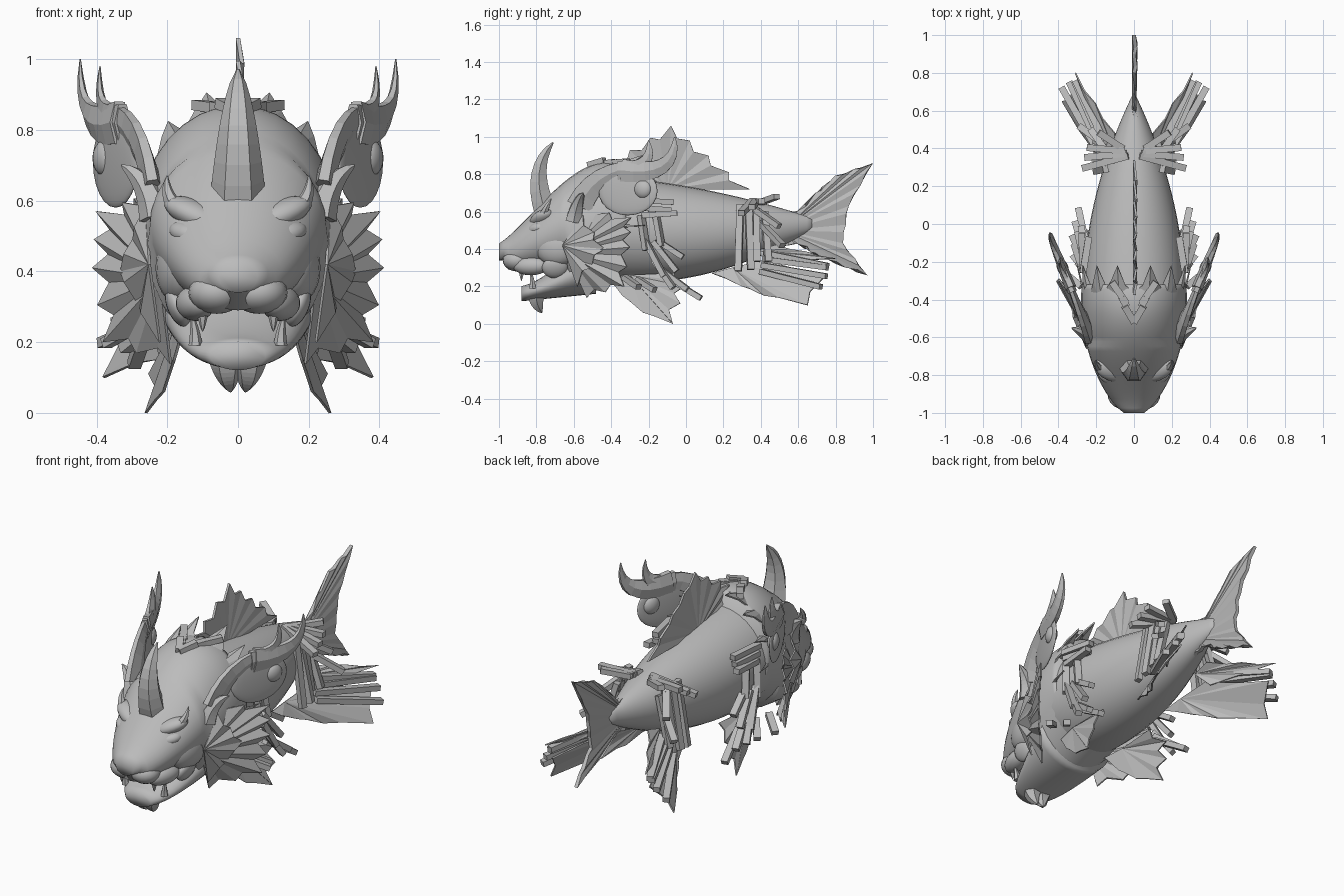
import bpy, bmesh, math, random
from mathutils import Vector, Matrix, Euler

if "Cube" in bpy.data.objects:
    bpy.data.objects.remove(bpy.data.objects["Cube"])
random.seed(4)

grey = bpy.data.materials.new("plain grey")
grey.use_nodes = True
grey.diffuse_color = (0.5, 0.5, 0.5, 1)
grey.node_tree.nodes["Principled BSDF"].inputs["Base Color"].default_value = grey.diffuse_color


def finish(name, bm, mirror=True, smooth=False, thickness=0):
    bmesh.ops.recalc_face_normals(bm, faces=bm.faces)
    mesh = bpy.data.meshes.new(name)
    bm.to_mesh(mesh)
    bm.free()
    mesh.materials.append(grey)
    part = bpy.data.objects.new(name, mesh)
    bpy.context.collection.objects.link(part)
    for polygon in mesh.polygons:
        polygon.use_smooth = smooth
    if thickness:
        solid = part.modifiers.new("thickness", "SOLIDIFY")
        solid.thickness, solid.offset = thickness, 0
    if mirror:
        part.modifiers.new("mirror", "MIRROR").use_mirror_merge = False


def skin(bm, rings):
    loops = [[bm.verts.new(point) for point in ring] for ring in rings]
    count = len(loops[0])
    for near, far in zip(loops, loops[1:]):
        for i in range(count):
            j = (i + 1) % count
            bm.faces.new((near[i], near[j], far[j], far[i]))
    bm.faces.new(loops[0])
    bm.faces.new(loops[-1])


def circle(sides):
    return [(math.cos(math.tau * i / sides), math.sin(math.tau * i / sides)) for i in range(sides)]


def loft(name, start, end, width, top, bottom, stations=28):
    """Oval cross-sections along y, shaped by three functions of y."""
    rings = []
    for i in range(stations):
        y = start + (end - start) * i / (stations - 1)
        middle, half = (top(y) + bottom(y)) / 2, (top(y) - bottom(y)) / 2
        rings.append([(width(y) * c, y, middle + half * s) for c, s in circle(32)])
    bm = bmesh.new()
    skin(bm, rings)
    finish(name, bm, mirror=False, smooth=True)


def horn(name, base, bend, tip, across, deep, mirror=True, sides=6):
    """Tapered spike along a bent path; across is its half width in x."""
    base, bend, tip = Vector(base), Vector(bend), Vector(tip)
    rings = []
    for i in range(9):
        t = i / 8
        centre = base.lerp(bend, t).lerp(bend.lerp(tip, t), t)
        along = (bend - base).lerp(tip - bend, t).normalized()
        side = Vector((1, 0, 0))
        side = (side - along * side.dot(along)).normalized()
        other = along.cross(side)
        taper = max(1 - t, 0.01) ** 0.6
        rings.append([centre + (side * across * c + other * deep * s) * taper for c, s in circle(sides)])
    bm = bmesh.new()
    skin(bm, rings)
    finish(name, bm, mirror)


def fin(name, root, corners, tips, depth, pleat, mirror=True, thickness=0.008):
    """Pleated fan with evenly spaced tips along the corners and valleys between."""
    root, corners = Vector(root), [Vector(c) for c in corners]
    points = [a.lerp(b, i / tips) for a, b in zip(corners, corners[1:]) for i in range(tips)]
    points.append(corners[-1])
    edge = [points[0]]
    for a, b in zip(points, points[1:]):
        valley = a.lerp(b, 0.4).lerp(root, depth) + Vector((pleat, 0, 0))
        edge += [valley, b]
    bm = bmesh.new()
    hub = bm.verts.new(root)
    rim = [bm.verts.new(point) for point in edge]
    for a, b in zip(rim, rim[1:]):
        bm.faces.new((hub, a, b))
    finish(name, bm, mirror, thickness=thickness)


def strips(name, count, first, last, first_end, last_end, size=0.036):
    """Loose row of square strips, from one line of starts to one line of ends."""
    bm = bmesh.new()
    for i in range(count):
        t = i / (count - 1)
        p = Vector(first).lerp(Vector(last), t)
        q = Vector(first_end).lerp(Vector(last_end), t)
        q += Vector([random.uniform(-0.02, 0.02) for axis in range(3)])
        turn = (q - p).to_track_quat("Z", "Y").to_matrix().to_4x4()
        scale = Matrix.Diagonal((size, size * 0.8, (q - p).length, 1))
        bmesh.ops.create_cube(bm, size=1, matrix=Matrix.Translation((p + q) / 2) @ turn @ scale)
    finish(name, bm)


def blob(name, place, size, mirror=True, turn=(0, 0, 0)):
    matrix = Matrix.LocRotScale(Vector(place), Euler(turn), Vector(size))
    bm = bmesh.new()
    bmesh.ops.create_uvsphere(bm, u_segments=20, v_segments=12, radius=1, matrix=matrix)
    finish(name, bm, mirror, smooth=True)


# Body: a spindle narrowing towards the tail
def fullness(y):
    return 1 - ((y + 0.4) / 1.1) ** 2


def spine(y):
    return 0.49 + 0.1 * y * y


def girth(y):
    return 0.02 + 0.26 * fullness(y)


loft("body", -0.5, 0.69, lambda y: 0.27 * fullness(y),
     lambda y: spine(y) + girth(y), lambda y: spine(y) - girth(y))


# Head: rises from the snout to the crown, with the throat behind the mouth
def rise(y):
    return math.sin(math.pi / 2 * (y + 1.02) / 0.62)


loft("head", -1, -0.32, lambda y: 0.28 * rise(y) ** 0.55,
     lambda y: 0.42 + 0.45 * rise(y) ** 1.3,
     lambda y: 0.17 + 0.4 * max(0, y + 0.5) if y > -0.64 else 0.29 + 0.05 * (y < -0.96))


# Lower jaw
def back(y):
    return (y + 0.89) / 0.4


loft("lower_jaw", -0.88, -0.48, lambda y: 0.05 + 0.18 * back(y) ** 0.5,
     lambda y: 0.2 + 0.3 * back(y) ** 1.5, lambda y: 0.12 + 0.04 * back(y), stations=12)

# Face
blob("nose", (0, -0.93, 0.42), (0.07, 0.06, 0.04), mirror=False)
blob("muzzle_puff", (0.06, -0.9, 0.34), (0.08, 0.08, 0.06))
blob("upper_lip", (0.12, -0.83, 0.31), (0.05, 0.1, 0.05), turn=(0, 0.4, -0.3))
blob("brow", (0.12, -0.77, 0.56), (0.1, 0.06, 0.04), turn=(0, -0.4, 0.4))
blob("eyelid", (0.12, -0.79, 0.5), (0.08, 0.06, 0.04), turn=(0, -0.3, 0.4))
blob("cheek", (0.17, -0.69, 0.41), (0.06, 0.12, 0.1), turn=(0, 0, -0.2))
blob("lip_corner", (0.17, -0.7, 0.3), (0.03, 0.07, 0.06), turn=(0, 0.4, 0))
horn("upper_fang", (0.1, -0.88, 0.3), (0.1, -0.88, 0.27), (0.1, -0.88, 0.23), 0.02, 0.02)
horn("lower_fang", (0.12, -0.82, 0.19), (0.12, -0.82, 0.23), (0.13, -0.83, 0.28), 0.02, 0.02)
horn("chin_tuft", (0.03, -0.8, 0.14), (0.03, -0.8, 0.1), (0.02, -0.77, 0.06), 0.05, 0.05)
horn("brow_horn", (0.15, -0.77, 0.56), (0.21, -0.76, 0.6), (0.2, -0.72, 0.67), 0.03, 0.03)
horn("ear", (0.23, -0.6, 0.55), (0.25, -0.58, 0.66), (0.33, -0.55, 0.7), 0.05, 0.05)
horn("centre_horn", (0, -0.75, 0.6), (0, -0.84, 0.83), (0, -0.71, 0.97), 0.08, 0.07, mirror=False)


# Swept antlers with two prongs and a round lobe, all in one leaning plane
def leaning(y, z):
    return (0.47 + 0.4 * y, y, z)


horn("antler_stem", leaning(-0.57, 0.63), leaning(-0.46, 0.88), leaning(-0.1, 0.84), 0.03, 0.08)
horn("antler_front_prong", leaning(-0.36, 0.82), leaning(-0.17, 0.82), leaning(-0.2, 0.98), 0.025, 0.06)
horn("antler_rear_prong", leaning(-0.34, 0.82), leaning(-0.05, 0.78), leaning(-0.06, 1), 0.03, 0.07)
blob("antler_lobe", leaning(-0.31, 0.71), (0.015, 0.17, 0.13), turn=(0, 0, -0.38))
blob("antler_curl", leaning(-0.23, 0.72), (0.03, 0.05, 0.05), turn=(0, 0, -0.38))

# Spiked ruff behind the cheeks
fin("outer_ruff", (0.22, -0.64, 0.38),
    [(0.25, -0.53, 0.62), (0.4, -0.29, 0.57), (0.41, -0.3, 0.41), (0.38, -0.33, 0.2), (0.19, -0.53, 0.14)],
    tips=2, depth=0.12, pleat=-0.02)
fin("inner_ruff", (0.25, -0.66, 0.42),
    [(0.26, -0.55, 0.58), (0.33, -0.43, 0.4), (0.22, -0.58, 0.2)], tips=2, depth=0.15, pleat=0.02)

# Mane tufts round the crown
for i in range(4):
    angle = math.radians(17 + 24 * i)
    x, z = math.sin(angle), math.cos(angle)
    fin(f"mane_tuft_{i}", (0.23 * x, -0.52, 0.52 + 0.3 * z),
        [(0.24 * x - 0.08 * z, -0.36, 0.52 + 0.34 * z), (0.3 * x, -0.22, 0.52 + 0.4 * z),
         (0.24 * x + 0.09 * z, -0.36, 0.5 + 0.3 * z)], tips=1, depth=0.1, pleat=0.01)
strips("crown_strips", 3, (0, -0.52, 0.85), (0.04, -0.42, 0.86), (0.06, -0.42, 0.88), (0.1, -0.32, 0.86))

# Fins on the centre line
fin("dorsal_fin", (0, -0.1, 0.72), [(0, -0.45, 0.83), (0, -0.3, 0.93), (0, -0.08, 1.06), (0, 0.12, 0.9), (0, 0.34, 0.72)],
    tips=2, depth=0.12, pleat=0.012, mirror=False, thickness=0.012)
fin("tail_fin", (0, 0.52, 0.5),
    [(0, 0.5, 0.61), (0, 0.6, 0.6), (0, 0.8, 0.79), (0, 1, 0.86), (0, 0.87, 0.63), (0, 0.84, 0.43), (0, 0.97, 0.26), (0, 0.74, 0.35), (0, 0.6, 0.43), (0, 0.5, 0.41)],
    tips=2, depth=0.02, pleat=0.008, mirror=False, thickness=0.02)

# Paired belly and rear fins
fin("front_fin", (0.17, -0.3, 0.26), [(0.15, -0.42, 0.25), (0.18, -0.34, 0.15), (0.21, -0.23, 0.06), (0.26, -0.07, 0)],
    tips=1, depth=0.02, pleat=0)
fin("front_fin_rear", (0.17, -0.3, 0.26), [(0.26, -0.07, 0), (0.25, -0.03, 0.11), (0.23, -0.01, 0.2), (0.16, -0.06, 0.27)],
    tips=1, depth=0.15, pleat=-0.01)
fin("rear_fin", (0.11, 0.25, 0.3), [(0.09, 0.14, 0.27), (0.16, 0.3, 0.2), (0.23, 0.42, 0.15), (0.38, 0.65, 0.1), (0.3, 0.75, 0.26), (0.14, 0.42, 0.34)],
    tips=1, depth=0.06, pleat=0.01)
fin("tail_side_fin", (0.1, 0.38, 0.39), [(0.15, 0.45, 0.31), (0.31, 0.8, 0.35), (0.1, 0.48, 0.42)],
    tips=2, depth=0.08, pleat=0.01)

# Bundled strips round the shoulders
strips("shoulder_strips", 3, (0.27, -0.26, 0.66), (0.27, -0.24, 0.58), (0.25, -0.07, 0.66), (0.26, -0.06, 0.58))
strips("shoulder_hangers", 2, (0.27, -0.24, 0.58), (0.26, -0.16, 0.58), (0.28, -0.2, 0.4), (0.27, -0.14, 0.4))
strips("flank_strips", 3, (0.28, -0.22, 0.45), (0.26, -0.13, 0.43), (0.3, -0.1, 0.25), (0.28, 0, 0.34))
strips("flank_tips", 3, (0.28, -0.17, 0.34), (0.25, -0.12, 0.26), (0.31, -0.07, 0.2), (0.28, 0.08, 0.14))
strips("breast_strips", 2, (0.28, -0.33, 0.25), (0.25, -0.26, 0.24), (0.37, -0.25, 0.21), (0.33, -0.18, 0.2))

# Bundled strips round the tail root
strips("rump_strips", 4, (0.03, 0.36, 0.66), (0.06, 0.4, 0.65), (0.29, 0.29, 0.6), (0.2, 0.48, 0.69))
strips("rump_hangers", 4, (0.15, 0.29, 0.64), (0.13, 0.42, 0.6), (0.21, 0.27, 0.29), (0.2, 0.45, 0.34))
strips("rump_splay", 2, (0.13, 0.36, 0.62), (0.13, 0.4, 0.54), (0.24, 0.5, 0.54), (0.28, 0.5, 0.4))
strips("trailing_strips", 4, (0.15, 0.42, 0.38), (0.2, 0.4, 0.28), (0.3, 0.74, 0.33), (0.37, 0.73, 0.21))
